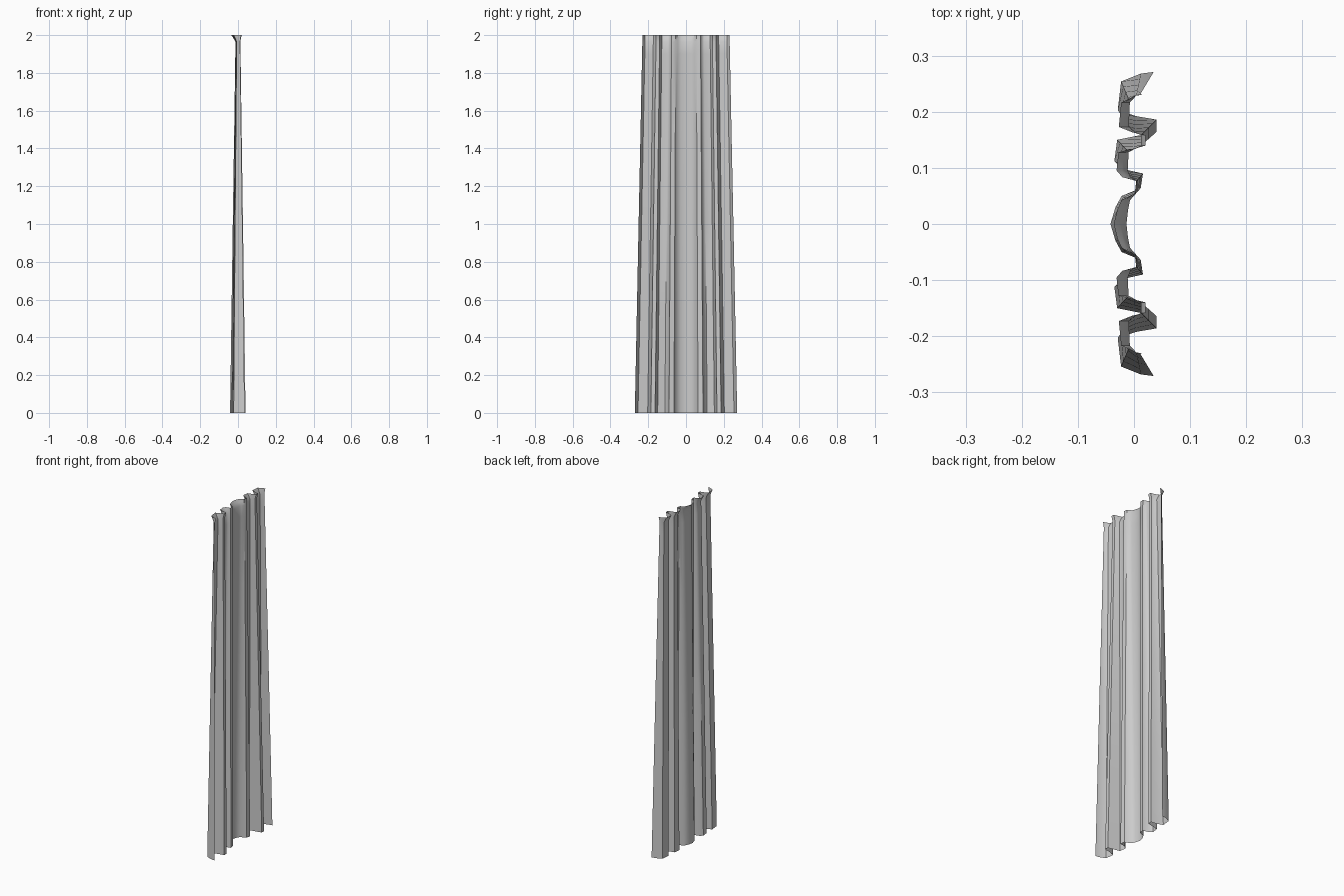
import bpy, bmesh

# Fold outline at the hem, one half, from the middle to the outer edge (x, y)
half = [(-0.042, 0.0), (-0.033, 0.03), (-0.022, 0.05), (0.012, 0.064),
        (0.016, 0.09), (-0.02, 0.098), (-0.035, 0.112), (-0.03, 0.15),
        (0.0, 0.156), (0.04, 0.164), (0.04, 0.186), (0.005, 0.192),
        (-0.029, 0.203), (-0.023, 0.254), (0.012, 0.268), (0.035, 0.271)]
outline = [(x, -y) for x, y in reversed(half[1:])] + half

# Height, depth scale, depth shift, width scale: taper to a neck, then a flared heading
levels = [(0.0, 1.0, 0.0, 1.0), (0.5, 0.83, 0.0, 0.963), (1.0, 0.66, 0.0, 0.926),
          (1.5, 0.48, 0.0, 0.888), (1.9, 0.34, 0.0, 0.858), (1.965, 0.32, 0.0, 0.853),
          (1.985, 0.5, -0.004, 0.852), (2.0, 0.69, -0.007, 0.852)]

# Curtain sheet
bm = bmesh.new()
rows = [[bm.verts.new((x * sx + dx, y * sy, z)) for x, y in outline]
        for z, sx, dx, sy in levels]
for low, high in zip(rows, rows[1:]):
    for i in range(len(outline) - 1):
        bm.faces.new((low[i], low[i + 1], high[i + 1], high[i]))
mesh = bpy.data.meshes.new("curtain")
bm.to_mesh(mesh)
bm.free()
curtain = bpy.data.objects.new("curtain", mesh)
bpy.context.collection.objects.link(curtain)

# Soft folds with crisp creases
bpy.context.view_layer.objects.active = curtain
curtain.select_set(True)
bpy.ops.object.shade_smooth_by_angle(angle=0.7)
